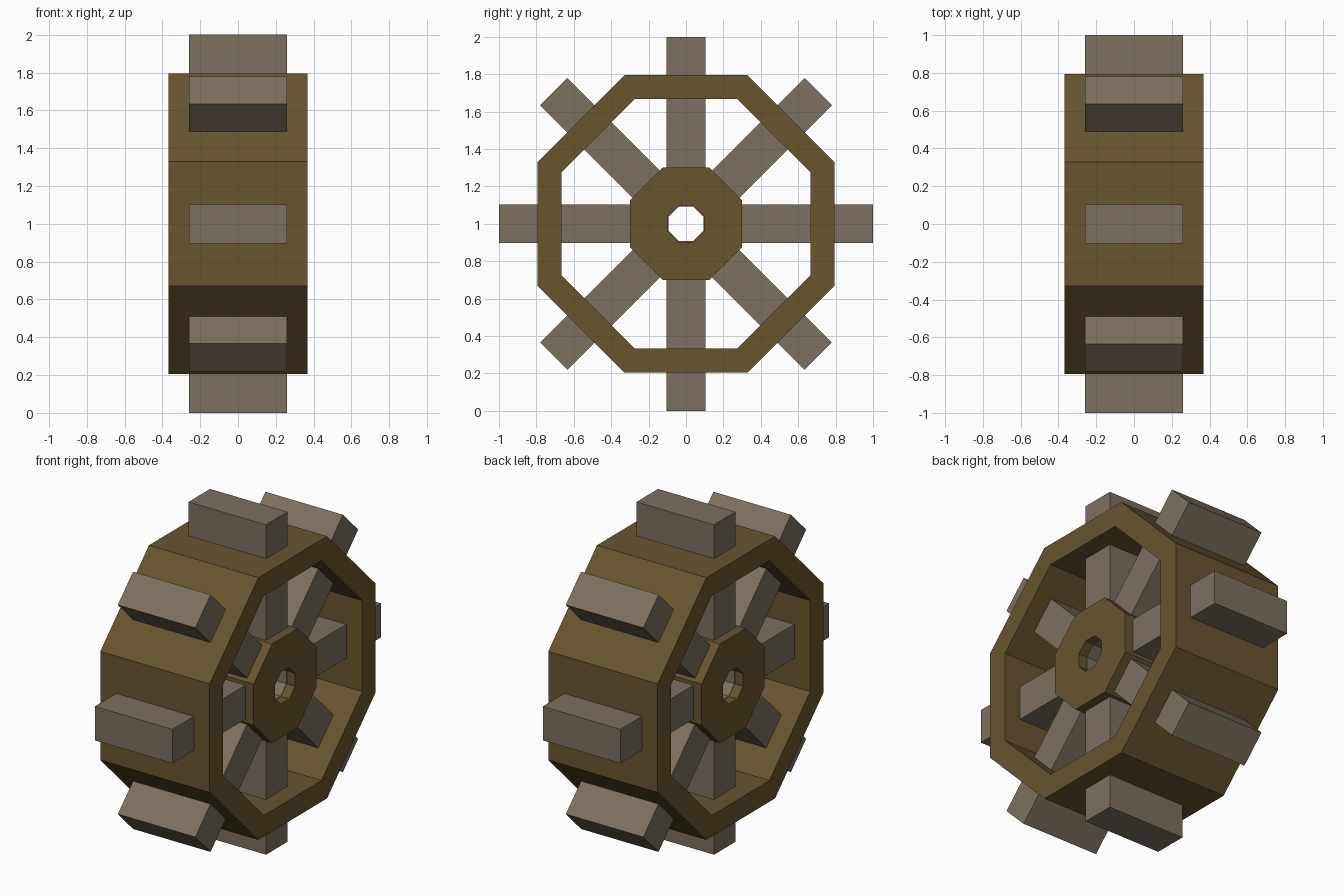
import bpy, bmesh, math
from mathutils import Matrix

if "Cube" in bpy.data.objects:
    bpy.data.objects.remove(bpy.data.objects["Cube"])

SIDES = 8
CENTRE_Z = 1.0


def material(name, rgb):
    m = bpy.data.materials.new(name)
    m.diffuse_color = (*rgb, 1)
    m.use_nodes = True
    m.node_tree.nodes["Principled BSDF"].inputs["Base Color"].default_value = m.diffuse_color
    return m


def finish(name, bm, mat):
    bmesh.ops.recalc_face_normals(bm, faces=bm.faces)
    mesh = bpy.data.meshes.new(name)
    bm.to_mesh(mesh)
    bm.free()
    mesh.materials.append(mat)
    obj = bpy.data.objects.new(name, mesh)
    obj.location.z = CENTRE_Z
    bpy.context.collection.objects.link(obj)
    return obj


def octagon_ring(name, outer, inner, half_width, mat):
    """Octagonal ring around the x axis; outer and inner are flat-to-centre distances."""
    bm = bmesh.new()
    profile = [(-half_width, outer), (half_width, outer),
               (half_width, inner), (-half_width, inner)]
    loops = []
    for i in range(SIDES):
        a = (i + 0.5) * math.tau / SIDES
        k = 1 / math.cos(math.pi / SIDES)
        loops.append([bm.verts.new((x, r * k * math.cos(a), r * k * math.sin(a)))
                      for x, r in profile])
    for i in range(SIDES):
        a, b = loops[i], loops[(i + 1) % SIDES]
        for j in range(4):
            n = (j + 1) % 4
            bm.faces.new((a[j], a[n], b[n], b[j]))
    return finish(name, bm, mat)


def spoke(name, angle, r0, r1, mat):
    """Plank running outward from the hub through the rim."""
    bm = bmesh.new()
    place = (Matrix.Rotation(angle, 4, 'X')
             @ Matrix.Translation((0, 0, (r0 + r1) / 2))
             @ Matrix.Diagonal((0.52, 0.206, r1 - r0, 1)))
    bmesh.ops.create_cube(bm, size=1, matrix=place)
    return finish(name, bm, mat)


dark_wood = material("dark_wood", (0.136, 0.089, 0.027))
grey_wood = material("grey_wood", (0.20, 0.16, 0.115))

# Outer rim and central hub with its axle hole
octagon_ring("rim", 0.795, 0.666, 0.367, dark_wood)
octagon_ring("hub", 0.30, 0.096, 0.315, dark_wood)

# Eight paddle spokes, lining the axle hole and projecting past the rim
for i in range(SIDES):
    spoke(f"spoke_{i + 1}", i * math.tau / SIDES, 0.093, 1.0, grey_wood)
